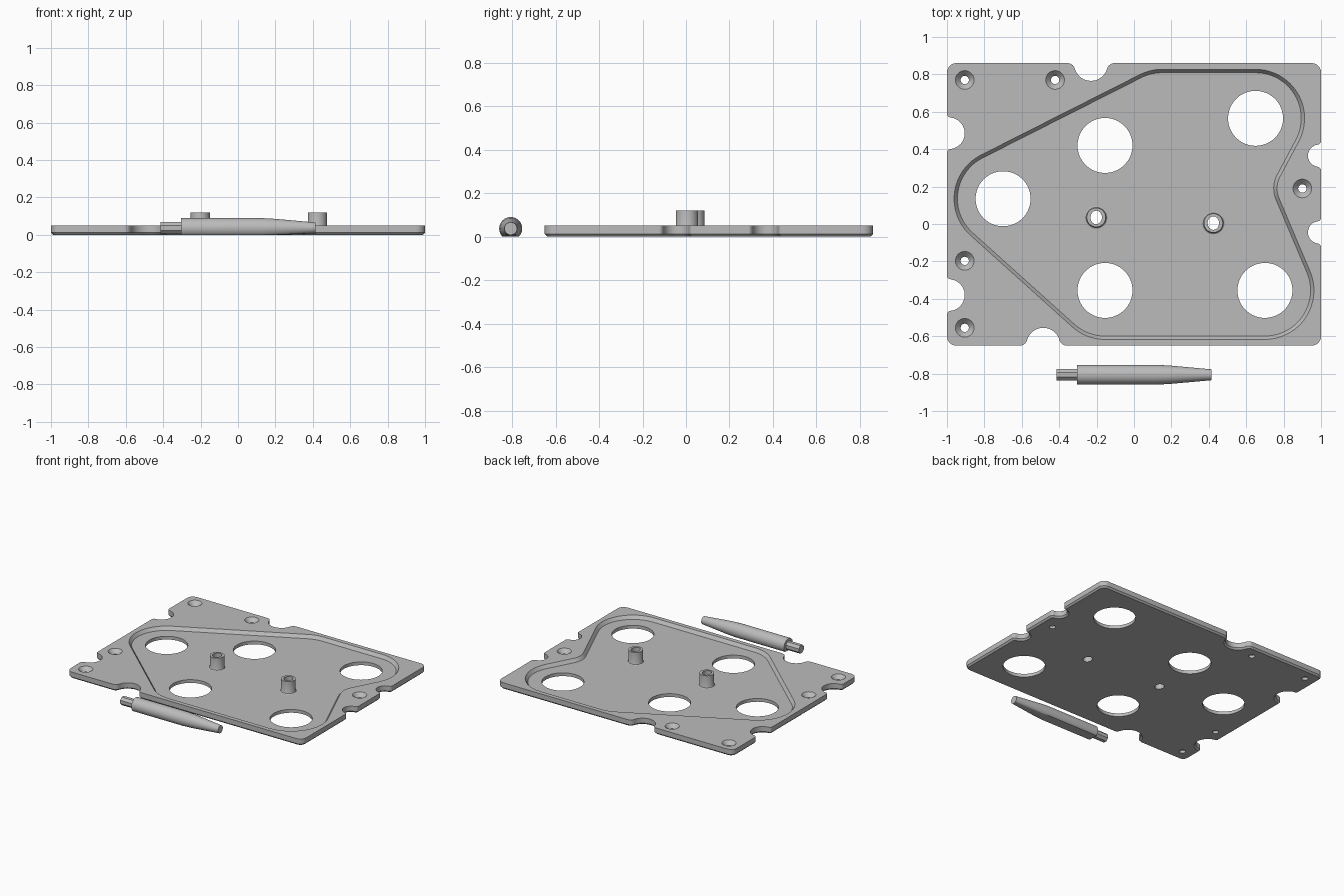
import bpy, bmesh, math
from math import cos, sin, pi, tau

if "Cube" in bpy.data.objects:
    bpy.data.objects.remove(bpy.data.objects["Cube"])

grey = bpy.data.materials.new("plain_grey")
grey.diffuse_color = (0.5, 0.5, 0.5, 1)
grey.use_nodes = True
grey.node_tree.nodes["Principled BSDF"].inputs["Base Color"].default_value = grey.diffuse_color


def belt(circles, z, inset=0, steps=12):
    """Closed ring running tangent round circles (x, y, r); r < 0 bends inward."""
    cs = [(x, y, r - inset) for x, y, r in circles]
    n = len(cs)
    phis = []
    for i in range(n):
        (x1, y1, r1), (x2, y2, r2) = cs[i], cs[(i + 1) % n]
        d = math.hypot(x2 - x1, y2 - y1)
        k = max(-1, min(1, (r1 - r2) / d))
        phis.append(math.atan2(y2 - y1, x2 - x1) - math.acos(k))
    ring = []
    for i, (x, y, r) in enumerate(cs):
        a = phis[i - 1]
        sweep = (phis[i] - a + pi) % tau - pi
        for s in range(steps + 1):
            t = a + sweep * s / steps
            ring.append((x + r * cos(t), y + r * sin(t), z))
    return ring


def circle(x, y, r, z, n=48, sx=1):
    return [(x + sx * r * cos(tau * i / n), y + r * sin(tau * i / n), z) for i in range(n)]


def add_loft(bm, rings, closed=False):
    """Skin a stack of rings; cap the ends, or join last to first when closed."""
    vs = [[bm.verts.new(p) for p in ring] for ring in rings]
    n = len(vs[0])
    pairs = list(zip(vs, vs[1:])) + ([(vs[-1], vs[0])] if closed else [])
    for a, b in pairs:
        for i in range(n):
            j = (i + 1) % n
            bm.faces.new((a[i], a[j], b[j], b[i]))
    if not closed:
        bm.faces.new(vs[0][::-1])
        bm.faces.new(vs[-1])


def build(name, lofts, closed=False):
    bm = bmesh.new()
    for rings in lofts:
        add_loft(bm, rings, closed)
    bmesh.ops.remove_doubles(bm, verts=bm.verts, dist=1e-5)
    bmesh.ops.recalc_face_normals(bm, faces=bm.faces)
    me = bpy.data.meshes.new(name)
    bm.to_mesh(me)
    bm.free()
    me.materials.append(grey)
    ob = bpy.data.objects.new(name, me)
    bpy.context.collection.objects.link(ob)
    return ob


def activate(ob):
    bpy.ops.object.select_all(action='DESELECT')
    ob.select_set(True)
    bpy.context.view_layer.objects.active = ob


def cut(ob, cutter):
    activate(ob)
    m = ob.modifiers.new("cut", 'BOOLEAN')
    m.operation, m.solver, m.object = 'DIFFERENCE', 'EXACT', cutter
    bpy.ops.object.modifier_apply(modifier=m.name)
    bpy.data.objects.remove(cutter)


def smooth(ob):
    activate(ob)
    bpy.ops.object.shade_smooth_by_angle(angle=math.radians(30))


X, Y0, Y1, TOP, FLOOR = 1.0, -0.65, 0.86, 0.05, 0.025


def bite(cx, cy, ux, uy, r, f, depth):
    """Edge notch: fillet, inward arc, fillet. (ux, uy) is the travel direction."""
    nx, ny = -uy, ux                      # inward direction
    h = f - depth
    w = math.sqrt((r + f) ** 2 - h * h)
    fil = [(cx + s * w * ux + f * nx, cy + s * w * uy + f * ny, f) for s in (-1, 1)]
    return [fil[0], (cx + depth * nx, cy + depth * ny, -r), fil[1]]


# plate outline with rounded corners and edge notches
c = 0.05
outline = ([(-X + c, Y0 + c, c)] + bite(-0.485, Y0, 1, 0, 0.09, 0.04, 0.005)
           + [(X - c, Y0 + c, c)]
           + bite(X, -0.045, 0, 1, 0.06, 0.02, 0.01)
           + bite(X, 0.365, 0, 1, 0.06, 0.02, 0.01)
           + [(X - c, Y1 - c, c)] + bite(-0.23, Y1, -1, 0, 0.09, 0.04, 0.005)
           + [(-X + c, Y1 - c, c)]
           + bite(-X, 0.485, 0, -1, 0.085, 0.02, 0.01)
           + bite(-X, -0.38, 0, -1, 0.085, 0.02, 0.01))
plate = build("base_plate", [[belt(outline, 0, 0.012), belt(outline, 0.012), belt(outline, TOP)]])

# recessed pocket with sloping wall
R = 0.262
pocket = [(-0.155, -0.355, R), (0.70, -0.355, R), (0.90, 0.19, -0.135),
          (0.65, 0.565, R), (0.15, 0.565, R), (-0.70, 0.135, R)]
cut(plate, build("pocket_cutter", [[belt(pocket, FLOOR, 0.018, 24), belt(pocket, TOP, 0, 24),
                                    belt(pocket, 0.08, 0, 24)]]))

# large openings, countersunk screw holes and post bores
posts = [(-0.202, 0.035), (0.424, 0.005)]
holes = [[circle(x, y, 0.147, z, 64) for z in (-0.02, 0.1)] for x, y in
         [(-0.155, -0.355), (0.70, -0.355), (0.65, 0.565), (-0.155, 0.42), (-0.70, 0.135)]]
for x, y in [(-0.905, 0.77), (-0.422, 0.77), (0.90, 0.19), (-0.905, -0.197), (-0.905, -0.555)]:
    holes.append([circle(x, y, r, z, 32) for r, z in
                  [(0.022, -0.02), (0.022, 0.02), (0.05, TOP), (0.05, 0.08)]])
holes += [[circle(x, y, 0.036, z, 48, 0.85) for z in (-0.02, 0.1)] for x, y in posts]
cut(plate, build("hole_cutter", holes))
smooth(plate)

# hollow posts with a small flare at the foot
for i, (x, y) in enumerate(posts):
    rings = [circle(x, y, 0.036, z, 48, 0.85) for z in (FLOOR - 0.005, 0.12)]
    rings += [circle(x, y, r, z) for r, z in
              [(0.051, 0.12), (0.051, 0.037), (0.054, 0.029), (0.060, FLOOR), (0.060, FLOOR - 0.005)]]
    smooth(build(f"post_{i + 1}", [rings], closed=True))

# loose tapered pin lying in front, flattened underneath
PY, PZ = -0.806, 0.037


def pin_ring(x, r, n, turn=0):
    return [(x, PY + r * cos(tau * i / n + turn), max(0, PZ + r * sin(tau * i / n + turn)))
            for i in range(n)]


body = [(-0.305, 0.053), (0.12, 0.053), (0.20, 0.0485), (0.415, 0.029)]
smooth(build("pin_body", [[pin_ring(x, r, 48) for x, r in body]]))
smooth(build("pin_stub", [[pin_ring(x, 0.033, 8, pi / 8) for x in (-0.415, -0.30)]]))
